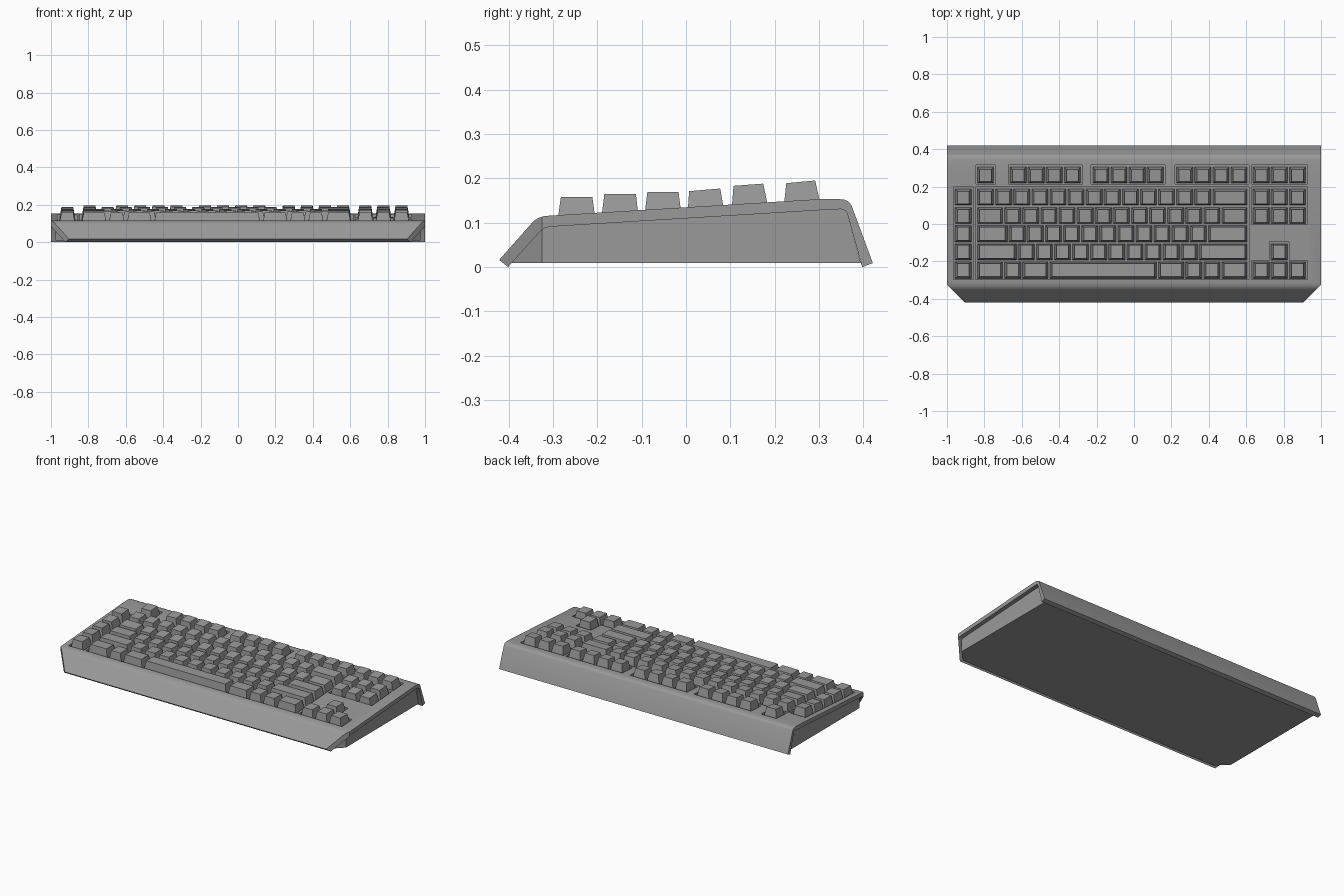
import bpy, bmesh
from mathutils import Vector

if "Cube" in bpy.data.objects:
    bpy.data.objects.remove(bpy.data.objects["Cube"])

U = 0.0968                                # one key unit
MAIN_X, NAV_X, SIDE_X = -0.842, 0.632, -0.961

dark = bpy.data.materials.new("dark_grey_plastic")
dark.diffuse_color = (0.32, 0.32, 0.32, 1)
dark.use_nodes = True
dark.node_tree.nodes["Principled BSDF"].inputs["Base Color"].default_value = dark.diffuse_color


def surface(y):                           # height of the sloping top
    return 0.115 + (y + 0.32) * 0.0613


def finish(name, bm):
    bmesh.ops.recalc_face_normals(bm, faces=bm.faces[:])
    mesh = bpy.data.meshes.new(name)
    bm.to_mesh(mesh)
    bm.free()
    mesh.materials.append(dark)
    ob = bpy.data.objects.new(name, mesh)
    bpy.context.collection.objects.link(ob)
    return ob


def extruded(name, profile, half, corner):
    """Extrude a (y, z) profile along x and cut off both front corners."""
    bm = bmesh.new()
    face = bm.faces.new([bm.verts.new((-half, y, z)) for y, z in profile])
    new = bmesh.ops.extrude_face_region(bm, geom=[face])["geom"]
    bmesh.ops.translate(bm, vec=(2 * half, 0, 0),
                        verts=[g for g in new if isinstance(g, bmesh.types.BMVert)])
    for s in (-1, 1):
        cut = bmesh.ops.bisect_plane(
            bm, geom=bm.verts[:] + bm.edges[:] + bm.faces[:],
            plane_co=(s * corner, 0, 0), plane_no=Vector((s, -1, 0)).normalized(),
            clear_outer=True)["geom_cut"]
        bmesh.ops.holes_fill(bm, edges=[g for g in cut if isinstance(g, bmesh.types.BMEdge)], sides=0)
    return finish(name, bm)


def add_hexa(bm, base, top):
    """Frustum from two rings of four corners."""
    b = [bm.verts.new(p) for p in base]
    t = [bm.verts.new(p) for p in top]
    bm.faces.new(b[::-1])
    bm.faces.new(t)
    for i in range(4):
        j = (i + 1) % 4
        bm.faces.new((b[i], b[j], t[j], t[i]))


# Bent top shell and the recessed body below it
inner = [(0.363, 0.122), (0.359, 0.127), (0.35, 0.1305), (0.325, 0.1295),
         (-0.305, 0.091), (-0.318, 0.088), (-0.328, 0.081)]
outer = [(-0.421, 0.016), (-0.352, 0.094), (-0.343, 0.104), (-0.332, 0.111), (-0.32, 0.115),
         (0.30, 0.153), (0.34, 0.1535), (0.356, 0.152), (0.366, 0.148), (0.373, 0.139), (0.421, 0.009)]
shell = extruded("top_shell", outer + [(0.397, 0.0)] + inner + [(-0.401, 0.0)], 1.0, 1.325)
body = extruded("lower_body", [(0.394, 0.009)] + inner + [(-0.393, 0.009)], 0.975, 1.30)

# Openings in the shell around the key groups: x0, x1, y0, y1
openings = [(-0.966, -0.859, -0.296, 0.198), (-0.847, 0.614, -0.296, 0.198),
            (MAIN_X - 0.004, MAIN_X + U + 0.004, 0.213, 0.316),
            (0.627, 0.927, 0.213, 0.316), (0.627, 0.927, 0.0, 0.198),
            (0.627, 0.927, -0.296, -0.196),
            (NAV_X + U - 0.004, NAV_X + 2 * U + 0.004, -0.25, -0.094)]
F_STARTS = (1.8, 6.375, 11)
for f in F_STARTS:
    x = MAIN_X + f * U
    openings.append((x - 0.004, x + 4 * U + 0.004, 0.213, 0.316))
bm = bmesh.new()
for x0, x1, y0, y1 in openings:
    ring = [(x0, y0), (x1, y0), (x1, y1), (x0, y1)]
    add_hexa(bm, [(x, y, 0.05) for x, y in ring], [(x, y, 0.25) for x, y in ring])
cutter = finish("opening_cutter", bm)
cutter.hide_render = True
mod = shell.modifiers.new("openings", "BOOLEAN")
mod.operation, mod.solver, mod.use_self, mod.object = "DIFFERENCE", "EXACT", True, cutter
bpy.context.view_layer.objects.active = shell
bpy.ops.object.modifier_apply(modifier=mod.name)
bpy.data.objects.remove(cutter)

# Rows: front y, back y of base, front y, back y of top, front z, back z of top
ROWS = [(0.219, 0.306, 0.226, 0.291, 0.189, 0.195),
        (0.102, 0.188, 0.107, 0.174, 0.183, 0.188),
        (0.003, 0.088, 0.007, 0.077, 0.171, 0.177),
        (-0.095, -0.009, -0.087, -0.017, 0.169, 0.169),
        (-0.192, -0.106, -0.184, -0.113, 0.165, 0.165),
        (-0.291, -0.203, -0.282, -0.211, 0.158, 0.158)]


def add_key(bm, row, x, units):
    b0, b1, t0, t1, z0, z1 = ROWS[row]
    xa, xb = x + 0.005, x + units * U - 0.005
    ta, tb = xa + 0.012, xb - 0.012
    f, k = surface(b0) - 0.024, surface(b1) - 0.024
    add_hexa(bm, [(xa, b0, f), (xb, b0, f), (xb, b1, k), (xa, b1, k)],
             [(ta, t0, z0), (tb, t0, z0), (tb, t1, z1), (ta, t1, z1)])


# Main block, given as key widths per row
widths = {1: [1] * 13 + [2],
          2: [1.5] + [1] * 12 + [1.5],
          3: [1.75] + [1] * 11 + [2.25],
          4: [2.25] + [1] * 10 + [2.75],
          5: [1.5, 1, 1.5, 6, 1.5, 1, 1, 1.5]}
bm = bmesh.new()
for row, keys in widths.items():
    x = MAIN_X
    for w in keys:
        add_key(bm, row, x, w)
        x += w * U
finish("main_keys", bm)

# Function row
bm = bmesh.new()
add_key(bm, 0, MAIN_X, 1)
for f in F_STARTS:
    for i in range(4):
        add_key(bm, 0, MAIN_X + (f + i) * U, 1)
finish("function_keys", bm)

# Extra column on the left
bm = bmesh.new()
for row in range(1, 6):
    add_key(bm, row, SIDE_X, 1)
finish("side_column_keys", bm)

# Navigation and arrow keys
bm = bmesh.new()
for row, cols in ((0, (0, 1, 2)), (1, (0, 1, 2)), (2, (0, 1, 2)), (4, (1,)), (5, (0, 1, 2))):
    for c in cols:
        add_key(bm, row, NAV_X + c * U, 1)
finish("navigation_keys", bm)

# Smooth the bent shell, keeping hard edges
bpy.ops.object.select_all(action="DESELECT")
for ob in (shell, body):
    ob.select_set(True)
bpy.context.view_layer.objects.active = shell
bpy.ops.object.shade_smooth_by_angle(angle=0.6)
